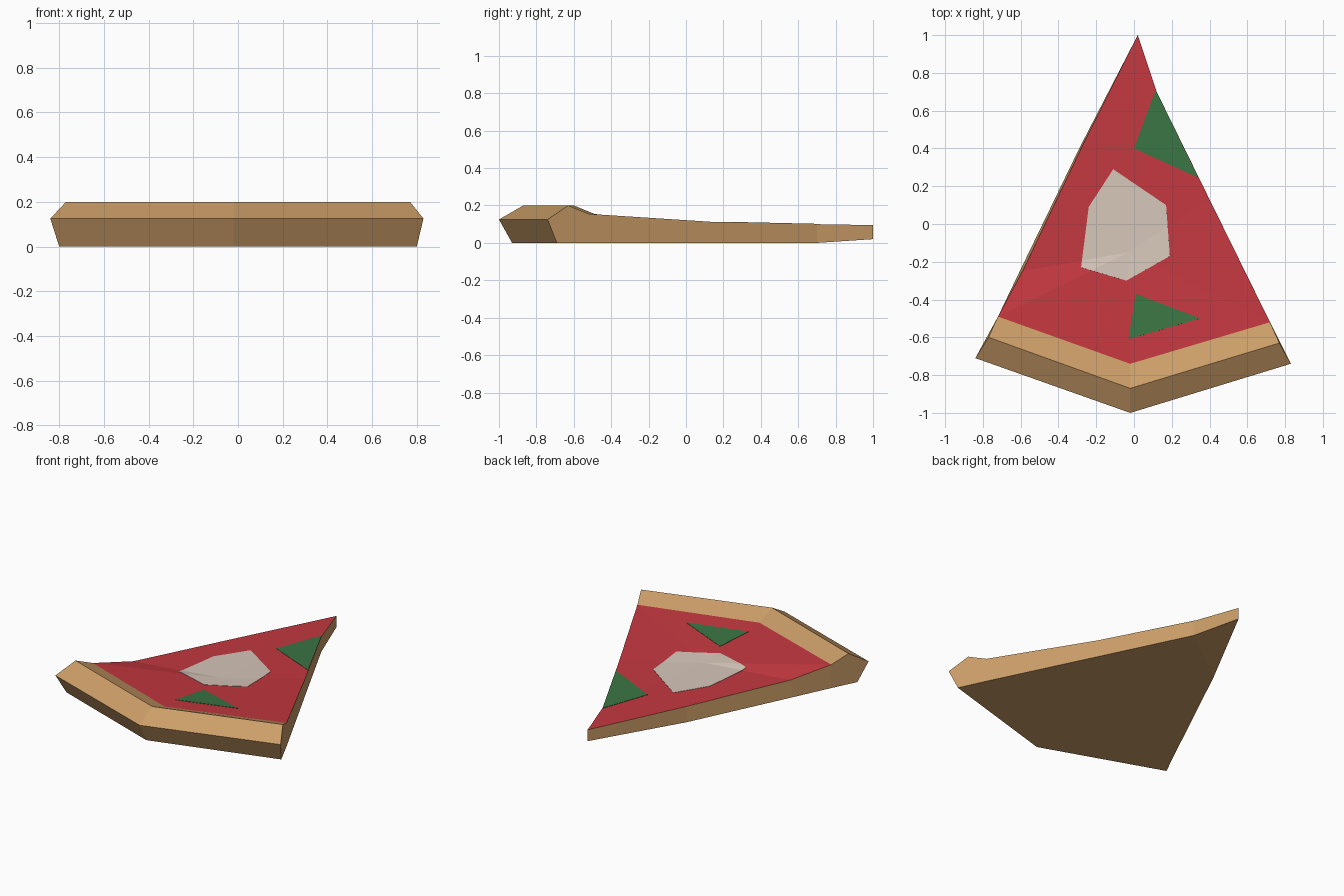
import bpy, bmesh
from mathutils import Vector

if "Cube" in bpy.data.objects:
    bpy.data.objects.remove(bpy.data.objects["Cube"])


def material(name, rgb):
    lin = [((c / 255 + 0.055) / 1.055) ** 2.4 for c in rgb]
    m = bpy.data.materials.new(name)
    m.diffuse_color = (*lin, 1)
    m.use_nodes = True
    m.node_tree.nodes["Principled BSDF"].inputs["Base Color"].default_value = m.diffuse_color
    return m


TAN = material("baked dough", (204, 158, 104))
RED = material("tomato sauce", (196, 56, 64))
WHITE = material("pale cheese", (214, 198, 185))
GREEN = material("green pepper", (58, 117, 67))


def make_object(name, bm, mats):
    me = bpy.data.meshes.new(name)
    bm.to_mesh(me)
    bm.free()
    for m in mats:
        me.materials.append(m)
    ob = bpy.data.objects.new(name, me)
    bpy.context.collection.objects.link(ob)
    return ob


# Slice outline from right crust corner, round the tip, to left crust corner
top = [(.72, -.52, .155), (.40, .13, .113), (.12, .70, .10), (.02, 1, .095),
       (-.28, .40, .10), (-.59, -.25, .11), (-.72, -.49, .155)]
low = [(x, y, 0) for x, y, z in top]
low[3] = (.02, 1, .02)                     # tip lifts off the ground
low[4], low[5] = (-.29, .40, 0), (-.605, -.25, 0)
mid = (-.02, -.74, .15)                    # middle of the inner crust edge
centre = (-.03, -.15, .11)

# Crust cross-sections: floor, outer edge, ridge, inner edge, inner floor
crust = [
    [(-.80, -.65, 0), (-.84, -.71, .125), (-.77, -.60, .2), top[6], low[6]],
    [(-.02, -.93, 0), (-.02, -1, .125), (-.02, -.87, .2), mid, (-.02, -.74, 0)],
    [(.80, -.69, 0), (.83, -.74, .125), (.77, -.63, .2), top[0], low[0]],
]


def sauce_faces():
    """Triangles of the sauce surface, fanned round the centre."""
    rim = top + [mid]
    return [(centre, rim[i], rim[(i + 1) % len(rim)]) for i in range(len(rim))]


def add_faces(bm, faces, mat=0):
    for f in faces:
        bm.faces.new([bm.verts.new(p) for p in f]).material_index = mat


# Pizza slice: dough with crust, sauce on the top faces
bm = bmesh.new()
add_faces(bm, sauce_faces(), 1)
add_faces(bm, [(low[i], low[i + 1], top[i + 1], top[i]) for i in range(6)])
add_faces(bm, [(low[2], low[3], low[4]),
               (low[0], low[1], low[2], low[4], low[5], low[6], crust[1][4])])
for a, b in zip(crust, crust[1:]):
    add_faces(bm, [(a[i], b[i], b[i + 1], a[i + 1]) for i in range(3)])
    add_faces(bm, [(a[0], b[0], b[4], a[4])])
add_faces(bm, [crust[0], crust[2]])
bmesh.ops.remove_doubles(bm, verts=bm.verts[:], dist=1e-4)
bmesh.ops.recalc_face_normals(bm, faces=bm.faces[:])
make_object("pizza_slice", bm, [TAN, RED])


# Toppings: pieces of the sauce surface trimmed to a clockwise outline
def topping(name, outline, mat):
    bm = bmesh.new()
    add_faces(bm, sauce_faces())
    bmesh.ops.remove_doubles(bm, verts=bm.verts[:], dist=1e-4)
    for a, b in zip(outline, outline[1:] + outline[:1]):
        d = Vector((b[0] - a[0], b[1] - a[1]))
        bmesh.ops.bisect_plane(bm, geom=bm.verts[:] + bm.edges[:] + bm.faces[:],
                               plane_co=(*a, 0), plane_no=(-d.y, d.x, 0),
                               clear_outer=True)
    bmesh.ops.recalc_face_normals(bm, faces=bm.faces[:])
    ob = make_object(name, bm, [mat])
    thick = ob.modifiers.new("thickness", "SOLIDIFY")
    thick.thickness, thick.offset = .004, 0


topping("cheese_piece", [(-.11, .29), (.17, .10), (.19, -.17), (-.04, -.30),
                         (-.28, -.23), (-.24, .09)], WHITE)
topping("pepper_near_tip", [(.115, .71), (.34, .245), (0, .40)], GREEN)
topping("pepper_near_crust", [(.01, -.37), (.35, -.50), (-.03, -.61)], GREEN)
